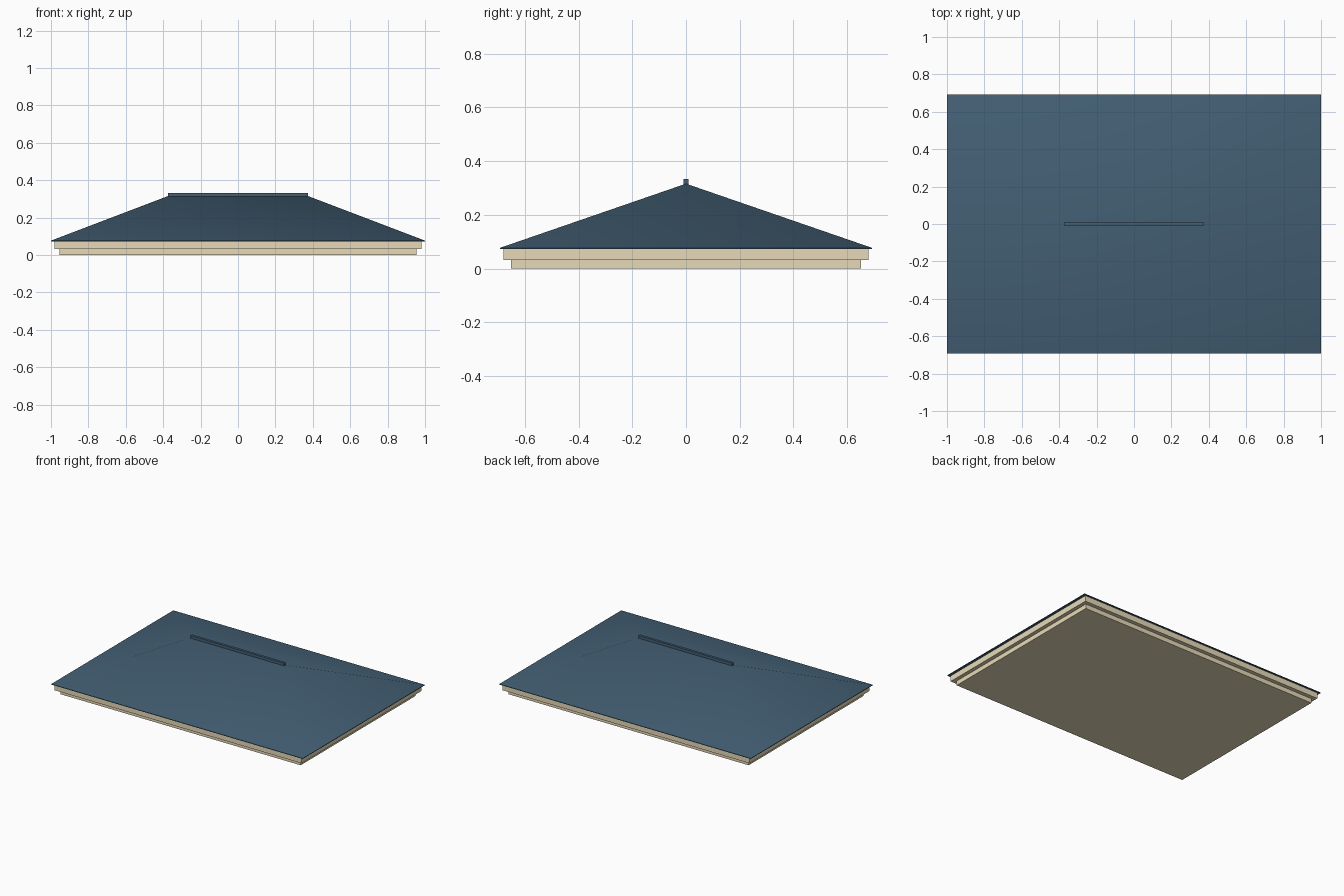
import bpy, bmesh, math

if "Cube" in bpy.data.objects:
    bpy.data.objects.remove(bpy.data.objects["Cube"])


def material(name, rgb):
    m = bpy.data.materials.new(name)
    m.diffuse_color = (*rgb, 1)
    m.use_nodes = True
    m.node_tree.nodes["Principled BSDF"].inputs["Base Color"].default_value = m.diffuse_color
    return m


slate = material("slate_blue", (0.056, 0.115, 0.175))
cream = material("cream_trim", (0.80, 0.70, 0.48))


def finish(name, bm, mat):
    bmesh.ops.recalc_face_normals(bm, faces=bm.faces)
    me = bpy.data.meshes.new(name)
    bm.to_mesh(me)
    bm.free()
    me.materials.append(mat)
    ob = bpy.data.objects.new(name, me)
    bpy.context.collection.objects.link(ob)
    return ob


def box(name, hx, hy, z0, z1, mat):
    bm = bmesh.new()
    bmesh.ops.create_cube(bm, size=1)
    for v in bm.verts:
        v.co = (v.co.x * 2 * hx, v.co.y * 2 * hy, z0 + (v.co.z + 0.5) * (z1 - z0))
    return finish(name, bm, mat)


def hip_roof(name, hx, hy, ridge, z0, z1, z2, mat):
    # thin eave edge, then four slopes meeting at a ridge
    bm = bmesh.new()
    corners = [(-hx, -hy), (hx, -hy), (hx, hy), (-hx, hy)]
    lo = [bm.verts.new((x, y, z0)) for x, y in corners]
    up = [bm.verts.new((x, y, z1)) for x, y in corners]
    left, right = [bm.verts.new((x, 0, z2)) for x in (-ridge, ridge)]
    bm.faces.new(lo)
    for i in range(4):
        j = (i + 1) % 4
        bm.faces.new((lo[i], lo[j], up[j], up[i]))
    bm.faces.new((up[0], up[1], right, left))
    bm.faces.new((up[1], up[2], right))
    bm.faces.new((up[2], up[3], left, right))
    bm.faces.new((up[3], up[0], left))
    return finish(name, bm, mat)


# Stepped cornice
box("lower_cornice", 0.955, 0.652, 0.0, 0.032, cream)
box("upper_cornice", 0.982, 0.68, 0.032, 0.074, cream)

# Hipped roof, softly shaded over the hips but sharp at ridge and eaves
roof = hip_roof("hip_roof", 1.0, 0.693, 0.373, 0.073, 0.077, 0.316, slate)
bpy.context.view_layer.objects.active = roof
roof.select_set(True)
bpy.ops.object.shade_smooth_by_angle(angle=math.radians(30))

# Ridge cap
box("ridge_cap", 0.373, 0.009, 0.311, 0.333, slate)
